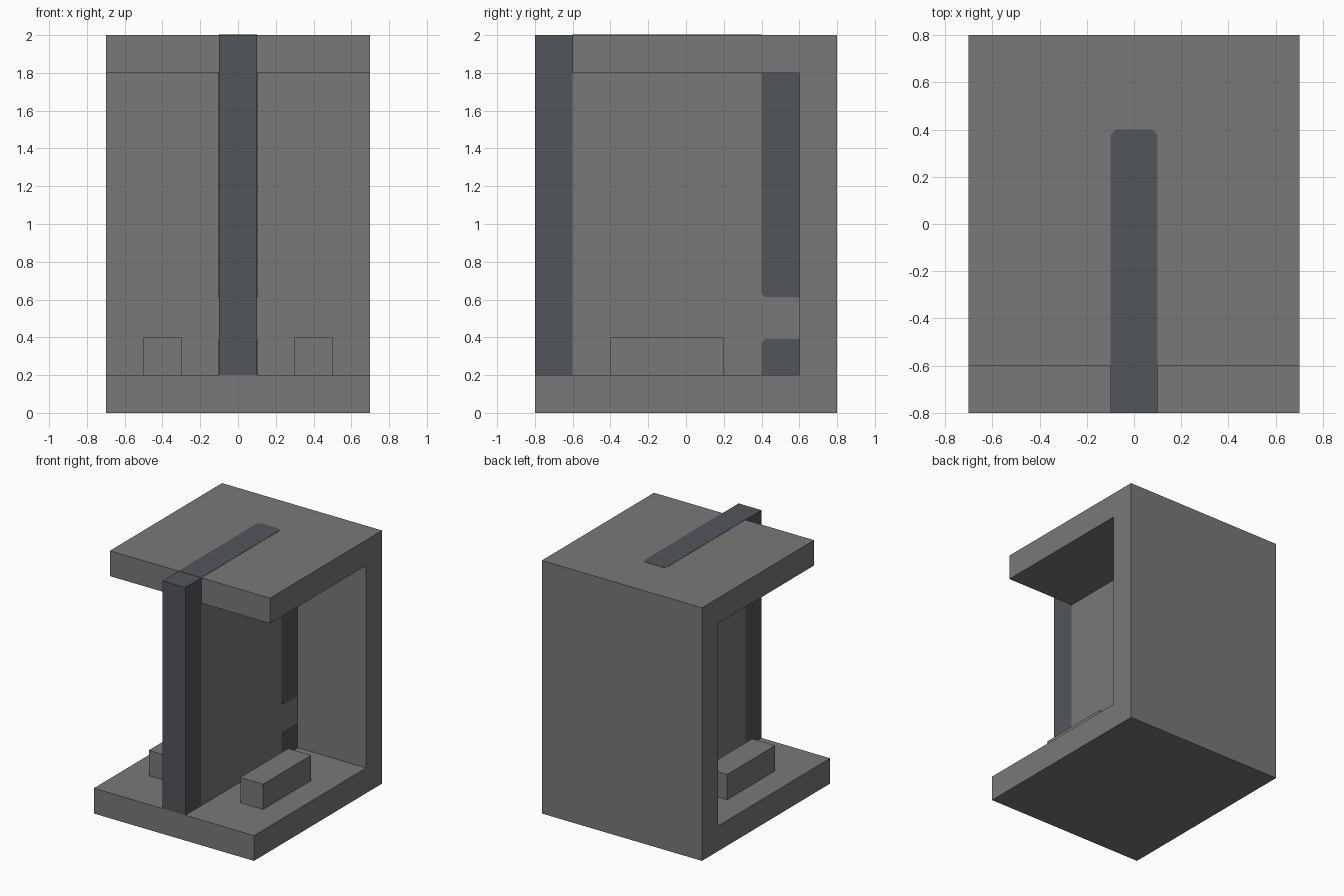
import bpy
import bmesh
from mathutils import Vector

cube = bpy.data.objects.get("Cube")
if cube:
    bpy.data.objects.remove(cube, do_unlink=True)


def material(name, rgb):
    mat = bpy.data.materials.new(name)
    mat.use_nodes = True
    mat.diffuse_color = (*rgb, 1)
    mat.node_tree.nodes["Principled BSDF"].inputs["Base Color"].default_value = (*rgb, 1)
    return mat


grey = material("mid grey", (0.19, 0.19, 0.19))
slate = material("dark slate", (0.083, 0.092, 0.104))


def prism(name, outline, axis, low, high, mat):
    """Extrude a flat outline along x (outline in y, z) or z (outline in x, y)."""
    def place(a, b, depth):
        return (depth, a, b) if axis == "x" else (a, b, depth)

    bm = bmesh.new()
    face = bm.faces.new([bm.verts.new(place(a, b, low)) for a, b in outline])
    grown = bmesh.ops.extrude_face_region(bm, geom=[face])["geom"]
    bmesh.ops.translate(bm, vec=Vector(place(0, 0, high - low)),
                        verts=[g for g in grown if isinstance(g, bmesh.types.BMVert)])
    bmesh.ops.recalc_face_normals(bm, faces=bm.faces)
    mesh = bpy.data.meshes.new(name)
    bm.to_mesh(mesh)
    bm.free()
    mesh.materials.append(mat)
    obj = bpy.data.objects.new(name, mesh)
    bpy.context.collection.objects.link(obj)
    return obj


def box(name, x, y, z, mat):
    outline = [(y[0], z[0]), (y[1], z[0]), (y[1], z[1]), (y[0], z[1])]
    return prism(name, outline, "x", x[0], x[1], mat)


# C-shaped housing: base, back and shorter roof in one profile
housing = [(-0.8, 0), (0.8, 0), (0.8, 2), (-0.6, 2), (-0.6, 1.8),
           (0.6, 1.8), (0.6, 0.2), (-0.8, 0.2)]
prism("housing", housing, "x", -0.7, 0.7, grey)

# Central divider and the post on its front edge
box("divider", (-0.1, 0.1), (-0.6, 0.6), (0.2, 1.8), grey)
box("front_post", (-0.1, 0.1), (-0.8, -0.6), (0.2, 2), slate)

# Inlaid strip on the roof with clipped rear corners
c = 0.022
proud = 0.002
roof_strip = [(-0.1, -0.6), (0.1, -0.6), (0.1, 0.4 - c), (0.1 - c, 0.4),
              (c - 0.1, 0.4), (-0.1, 0.4 - c)]
prism("roof_strip", roof_strip, "z", 2 - proud, 2 + proud, slate)

# Strips on both sides of the divider, and the blocks beside it
upper = [(0.4, 1.8), (0.6, 1.8), (0.6, 0.61), (0.4 + c, 0.61), (0.4, 0.61 + c)]
lower = [(0.4, 0.2), (0.6, 0.2), (0.6, 0.39), (0.4 + c, 0.39), (0.4, 0.39 - c)]
for side, s in (("left", 1), ("right", -1)):
    low, high = sorted((s * (0.1 - proud), s * (0.1 + proud)))
    prism(f"upper_strip_{side}", upper, "x", low, high, slate)
    prism(f"lower_strip_{side}", lower, "x", low, high, slate)
    box(f"floor_block_{side}", sorted((s * 0.3, s * 0.5)), (-0.4, 0.2), (0.2, 0.4), grey)
